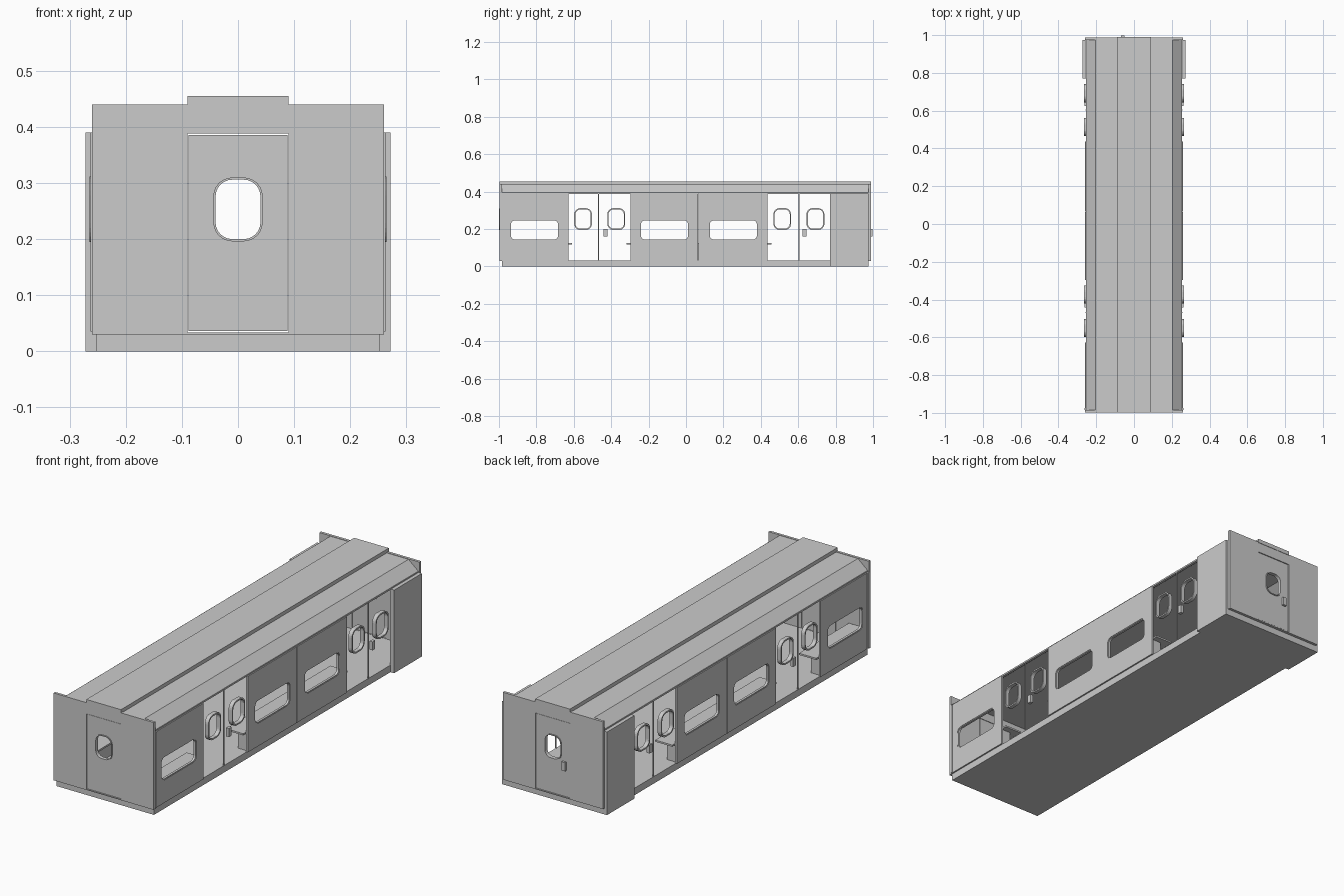
import bpy, math
from mathutils import Matrix, Vector

if "Cube" in bpy.data.objects:
    bpy.data.objects.remove(bpy.data.objects["Cube"])

SIDE = Matrix(((0, 0, 1), (1, 0, 0), (0, 1, 0))).to_4x4()   # drawn in (y, z), thick in x
END = Matrix(((1, 0, 0), (0, 0, -1), (0, 1, 0))).to_4x4()   # drawn in (x, z), thick in y


def link(name, me):
    ob = bpy.data.objects.new(name, me)
    bpy.context.collection.objects.link(ob)
    return ob


def rect(a0, a1, b0, b1, r=0.0, n=6):
    """Rectangle outline, with rounded corners when r > 0."""
    if r == 0:
        return [(a0, b0), (a1, b0), (a1, b1), (a0, b1)]
    pts = []
    corners = ((a1 - r, b1 - r), (a0 + r, b1 - r), (a0 + r, b0 + r), (a1 - r, b0 + r))
    for k, (cx, cy) in enumerate(corners):
        for i in range(n + 1):
            t = math.pi / 2 * (k + i / n)
            pts.append((cx + r * math.cos(t), cy + r * math.sin(t)))
    return pts


def plate(name, loops, basis, d0, d1):
    """Filled outline with holes, extruded between depths d0 and d1."""
    cu = bpy.data.curves.new(name, 'CURVE')
    cu.dimensions = '2D'
    cu.fill_mode = 'BOTH'
    cu.extrude = abs(d1 - d0) / 2
    for pts in loops:
        sp = cu.splines.new('POLY')
        sp.points.add(len(pts) - 1)
        for p, c in zip(sp.points, pts):
            p.co = (c[0], c[1], 0, 1)
        sp.use_cyclic_u = True
    tmp = link(name + "_outline", cu)
    bpy.context.view_layer.update()
    me = bpy.data.meshes.new_from_object(tmp.evaluated_get(bpy.context.evaluated_depsgraph_get()))
    bpy.data.objects.remove(tmp)
    shift = Vector(((d0 + d1) / 2, 0, 0)) if basis is SIDE else Vector((0, (d0 + d1) / 2, 0))
    me.transform(Matrix.Translation(shift) @ basis)
    for p in me.polygons:
        p.use_smooth = False
    return link(name, me)


def box(name, x0, x1, y0, y1, z0, z1):
    return plate(name, [rect(min(x0, x1), max(x0, x1), z0, z1)], END, y0, y1)


def ring(name, a0, a1, b0, b1, r, w, basis, d0, d1):
    return plate(name, [rect(a0, a1, b0, b1, r),
                        rect(a0 + w, a1 - w, b0 + w, b1 - w, r - w)], basis, d0, d1)


FLOOR, EAVE = 0.033, 0.39

# Floor slab
box("floor", -0.253, 0.253, -0.985, 0.975, 0, FLOOR)

# Roof shell: sloped shoulders, flat deck and raised centre strip
half = [(0.255, 0.395), (0.203, 0.438), (0.09, 0.438)]
inner = [(0.085, 0.428), (0.198, 0.428), (0.243, 0.39)]
right = half + [(0.0, 0.438), (0.0, 0.428)] + inner
outer = half + [(-x, z) for x, z in reversed(half)]
under = [(-x, z) for x, z in reversed(inner)] + inner
plate("roof", [outer + under], END, -0.985, 0.975)
box("roof_centre", -0.09, 0.09, -0.997, 0.99, 0.436, 0.455)

# (panel start, panel end, window start, window end)
panels = [(-0.985, -0.628, -0.94, -0.68), (-0.297, 0.064, -0.245, 0.015), (0.066, 0.437, 0.123, 0.383)]
doorways = [(-0.628, -0.297), (0.437, 0.77)]
benches = [(-0.98, -0.61), (-0.317, 0.457)]

for s, tag in ((1, "right"), (-1, "left")):
    # Windowed wall panels
    for i, (y0, y1, w0, w1) in enumerate(panels):
        plate(f"wall_panel_{tag}_{i}", [rect(y0, y1, FLOOR, EAVE), rect(w0, w1, 0.14, 0.25, 0.025)],
              SIDE, s * 0.25, s * 0.26)
        ring(f"window_frame_{tag}_{i}", w0, w1, 0.14, 0.25, 0.025, 0.004, SIDE, s * 0.247, s * 0.258)
    # Eave rail above the walls and doors
    box(f"eave_{tag}", s * 0.243, s * 0.255, -0.985, 0.975, 0.388, 0.396)
    # Projecting cab side and its skirt
    box(f"cab_side_{tag}", s * 0.25, s * 0.272, 0.77, 0.975, FLOOR, EAVE)
    box(f"cab_skirt_{tag}", s * 0.25, s * 0.272, 0.77, 0.975, 0, FLOOR)
    # Open doorways: centre seam, window rings and handle
    for i, (y0, y1) in enumerate(doorways):
        mid = y0 + 0.16 if i == 0 else y0 + 0.167
        box(f"door_seam_{tag}_{i}", s * 0.25, s * 0.256, mid - 0.002, mid + 0.002, FLOOR, EAVE)
        for j, (a0, a1) in enumerate(((y0 + 0.03, y0 + 0.125), (y0 + 0.207, y0 + 0.303))):
            ring(f"door_window_{tag}_{i}_{j}", a0, a1, 0.195, 0.312, 0.034, 0.007, SIDE, s * 0.246, s * 0.265)
        box(f"door_handle_{tag}_{i}", s * 0.247, s * 0.262, y0 + 0.187, y0 + 0.207, 0.16, 0.2)
    # Benches along the walls
    for i, (y0, y1) in enumerate(benches):
        box(f"bench_seat_{tag}_{i}", s * 0.16, s * 0.249, y0, y1, 0.117, 0.125)
        box(f"bench_base_{tag}_{i}", s * 0.2, s * 0.249, y0 + 0.03, y1 - 0.03, FLOOR, 0.117)

# End walls with inset door, door window ring
window = (-0.044, 0.044, 0.196, 0.31)
for tag, y_out, y_in, out in (("front", -0.997, -0.985, -1), ("back", 0.988, 0.975, 1)):
    plate(f"{tag}_wall", [rect(-0.26, 0.26, 0.03, 0.44), rect(-0.09, 0.09, 0.034, 0.388)], END, y_out, y_in)
    plate(f"{tag}_door", [rect(-0.088, 0.088, 0.036, 0.386), rect(*window, 0.034)],
          END, y_out - out * 0.002, y_in)
    ring(f"{tag}_door_window", *window, 0.034, 0.004, END, y_out + out * 0.002, y_in - out * 0.003)
    # Corner posts behind the end wall
    for s in (1, -1):
        box(f"{tag}_corner_post", s * 0.25, s * 0.263, y_in - out * 0.012, y_in, 0.035, EAVE)
box("back_door_handle", -0.07, -0.05, 0.984, 0.997, 0.16, 0.2)
